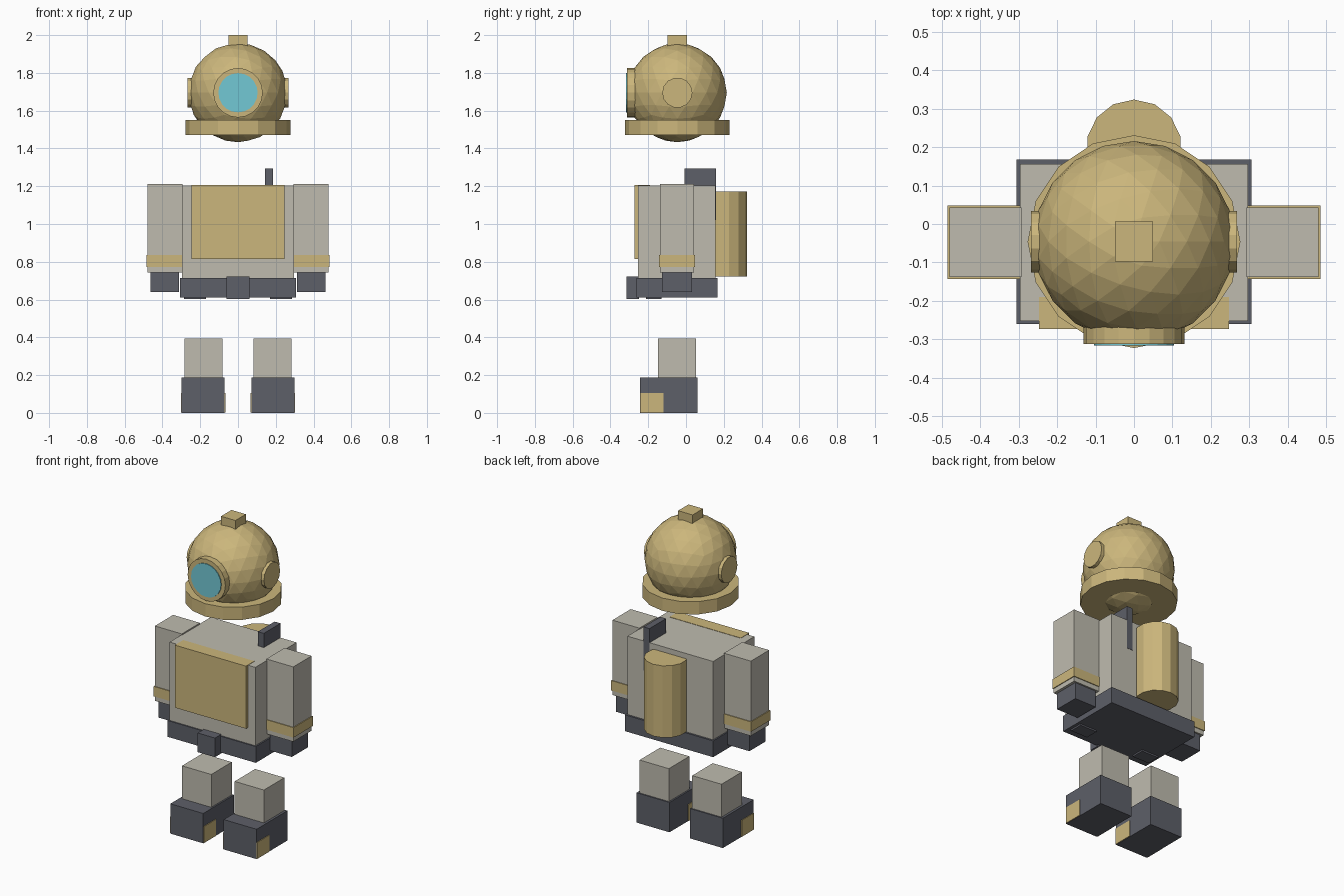
import bpy
from math import pi

if "Cube" in bpy.data.objects:
    bpy.data.objects.remove(bpy.data.objects["Cube"])


def material(name, rgb):
    m = bpy.data.materials.new(name)
    m.diffuse_color = (*rgb, 1)
    m.use_nodes = True
    m.node_tree.nodes["Principled BSDF"].inputs["Base Color"].default_value = m.diffuse_color
    return m


BRASS = material("brass", (0.60, 0.47, 0.20))
CANVAS = material("canvas", (0.52, 0.50, 0.43))
RUBBER = material("dark_rubber", (0.11, 0.115, 0.14))
GLASS = material("glass", (0.17, 0.58, 0.66))


def finish(name, mat):
    o = bpy.context.object
    o.name = name
    o.data.materials.append(mat)
    return o


def box(name, mat, x, y, z):
    """Box from (min, max) ranges on each axis."""
    bpy.ops.mesh.primitive_cube_add(size=1, location=[sum(r) / 2 for r in (x, y, z)])
    o = bpy.context.object
    o.scale = [r[1] - r[0] for r in (x, y, z)]
    bpy.ops.object.transform_apply(location=False, rotation=False, scale=True)
    return finish(name, mat)


def pair(name, mat, x, y, z):
    """The same box on both sides of x = 0."""
    box("right_" + name, mat, x, y, z)
    box("left_" + name, mat, (-x[1], -x[0]), y, z)


def drum(name, mat, radius, depth, loc, sides, rot=(0, 0, 0)):
    bpy.ops.mesh.primitive_cylinder_add(vertices=sides, radius=radius, depth=depth,
                                        location=loc, rotation=rot)
    return finish(name, mat)


# Helmet with collar, ports and top valve
HY, HZ = -0.046, 1.695
bpy.ops.mesh.primitive_ico_sphere_add(subdivisions=3, radius=0.262, location=(0, HY, HZ))
finish("helmet", BRASS)
drum("helmet_collar", BRASS, 0.277, 0.08, (0, HY, 1.511), 16)
drum("face_port_ring", BRASS, 0.131, 0.07, (0, -0.277, HZ), 20, (pi / 2, 0, 0))
drum("face_port_glass", GLASS, 0.104, 0.04, (0, -0.297, HZ), 20, (pi / 2, 0, 0))
for side, s in (("right", 1), ("left", -1)):
    drum(side + "_port", BRASS, 0.08, 0.05, (s * 0.243, HY, HZ), 14, (0, pi / 2, 0))
box("top_valve", BRASS, (-0.05, 0.05), (-0.097, 0.006), (1.91, 2.0))

# Torso, chest plate, belt and buckle
box("torso", CANVAS, (-0.297, 0.297), (-0.253, 0.156), (0.614, 1.205))
box("chest_plate", BRASS, (-0.247, 0.247), (-0.273, -0.19), (0.815, 1.207))
box("belt", RUBBER, (-0.306, 0.306), (-0.261, 0.168), (0.612, 0.714))
box("buckle", RUBBER, (-0.06, 0.06), (-0.314, -0.25), (0.602, 0.722))
pair("belt_weight", RUBBER, (0.17, 0.287), (-0.213, -0.13), (0.602, 0.70))

# Air tank and hose on the back
drum("air_tank", BRASS, 0.124, 0.45, (0, 0.2, 0.947), 14)
box("air_hose", RUBBER, (0.143, 0.184), (-0.007, 0.158), (1.02, 1.294))

# Arms
pair("arm", CANVAS, (0.293, 0.48), (-0.138, 0.043), (0.744, 1.213))
pair("cuff", BRASS, (0.288, 0.485), (-0.143, 0.048), (0.773, 0.835))
pair("hand", RUBBER, (0.312, 0.463), (-0.128, 0.033), (0.64, 0.75))

# Legs, boots and toe caps
pair("leg", CANVAS, (0.081, 0.284), (-0.149, 0.054), (0.18, 0.393))
pair("boot", RUBBER, (0.071, 0.299), (-0.243, 0.062), (0, 0.187))
pair("toe_cap", BRASS, (0.067, 0.303), (-0.242, -0.12), (0.002, 0.105))
